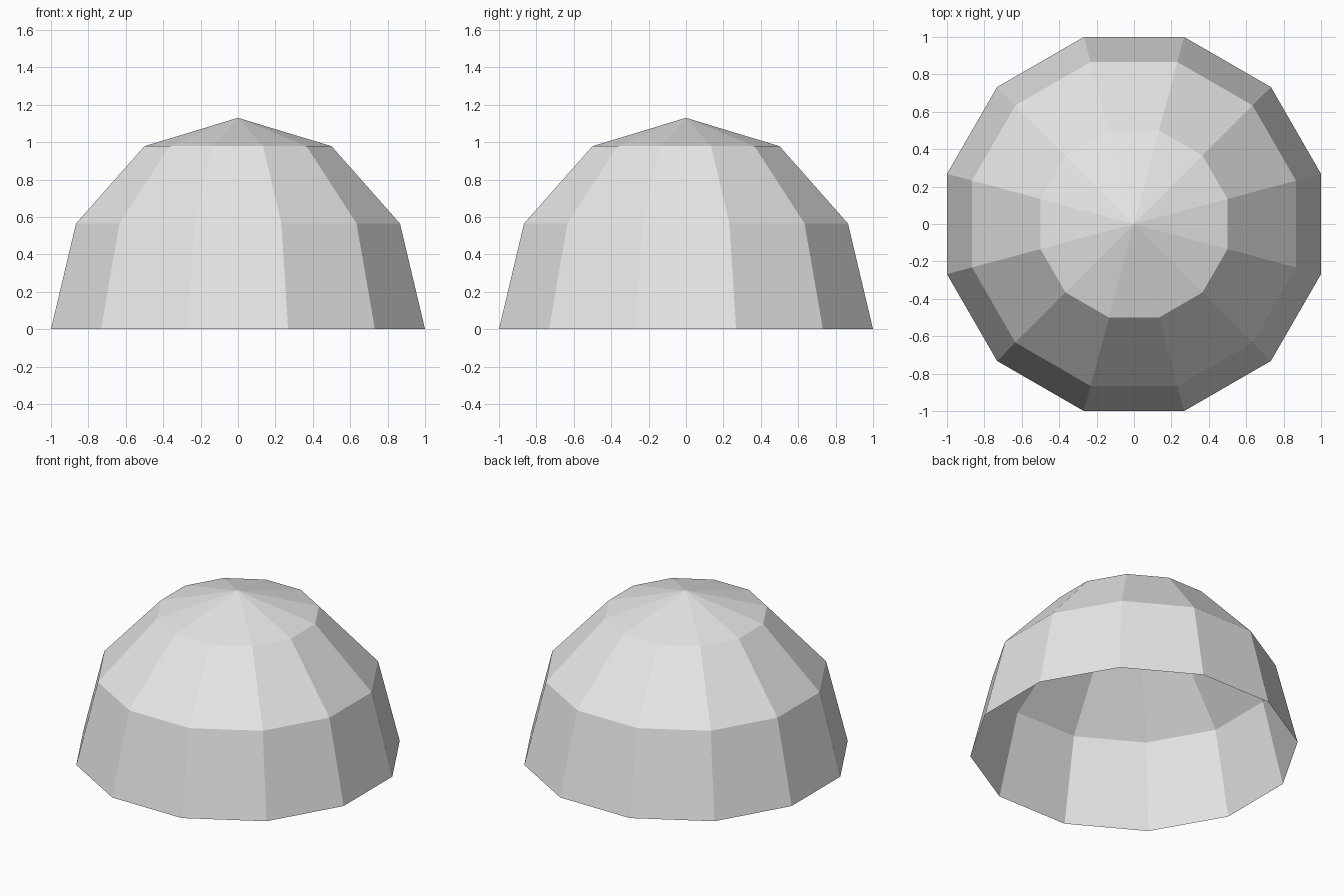
import bpy, bmesh, math

if "Cube" in bpy.data.objects:
    bpy.data.objects.remove(bpy.data.objects["Cube"])

SIDES = 12
FLAT = 1.0                                   # centre-to-flat radius at the rim
CORNER = FLAT / math.cos(math.pi / SIDES)    # centre-to-corner radius
HEIGHT = 1.13

grey = bpy.data.materials.new("light_grey")
grey.diffuse_color = (0.8, 0.8, 0.8, 1)
grey.use_nodes = True
grey.node_tree.nodes["Principled BSDF"].inputs["Base Color"].default_value = grey.diffuse_color

bm = bmesh.new()

# Rings at 0, 30 and 60 degrees of the dome arc, flats facing the axes
rings = []
for elevation in (0, 30, 60):
    e = math.radians(elevation)
    r, z = CORNER * math.cos(e), HEIGHT * math.sin(e)
    angles = [2 * math.pi * (i + 0.5) / SIDES for i in range(SIDES)]
    rings.append([bm.verts.new((r * math.cos(a), r * math.sin(a), z)) for a in angles])
apex = bm.verts.new((0, 0, HEIGHT))

# Wall panels and the cap fan; the underside stays open
for i in range(SIDES):
    j = (i + 1) % SIDES
    for low, high in zip(rings, rings[1:]):
        bm.faces.new((low[i], low[j], high[j], high[i]))
    bm.faces.new((rings[-1][i], rings[-1][j], apex))

mesh = bpy.data.meshes.new("dome")
bm.to_mesh(mesh)
bm.free()
mesh.materials.append(grey)
dome = bpy.data.objects.new("dome", mesh)
bpy.context.collection.objects.link(dome)
